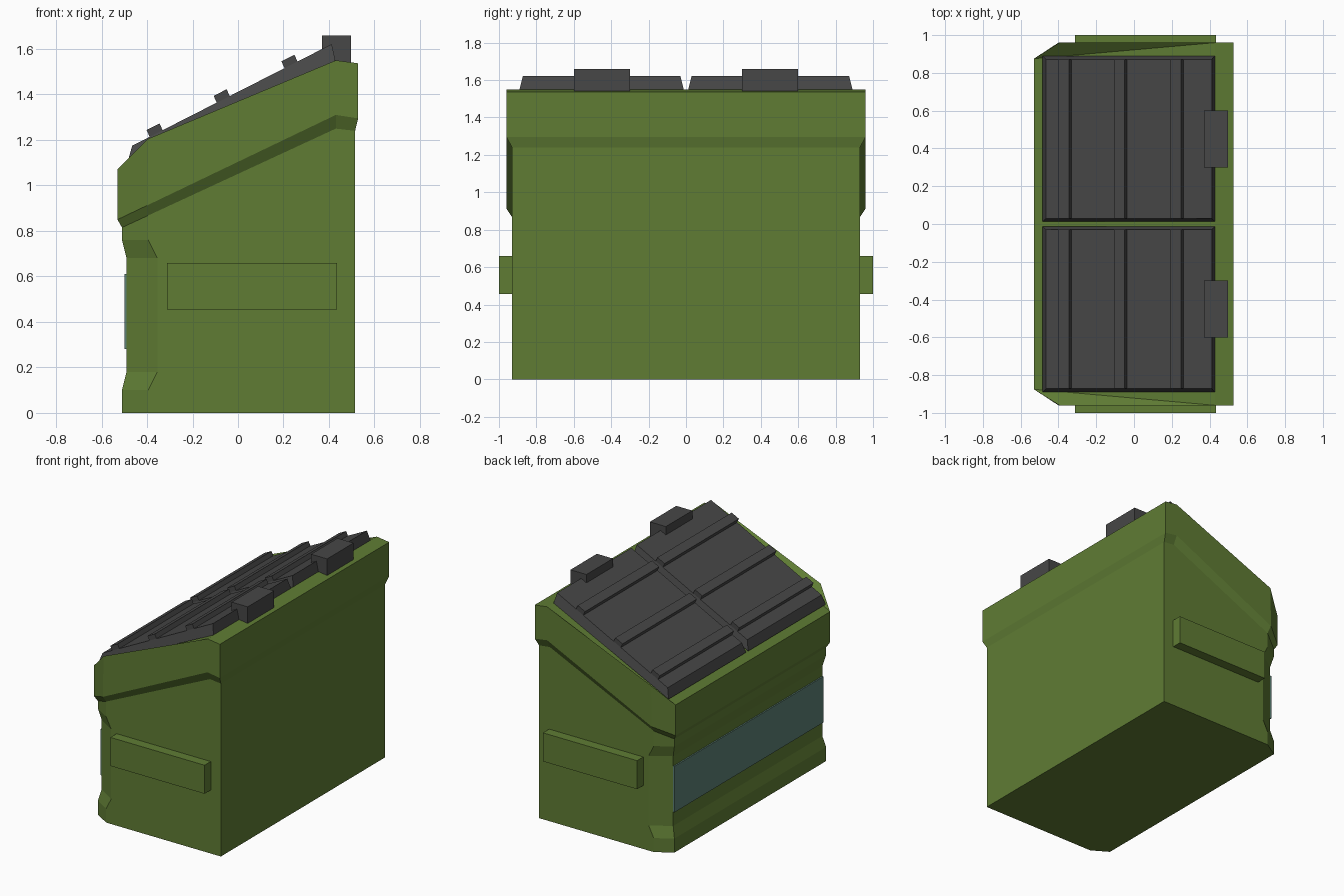
import bpy, bmesh

if "Cube" in bpy.data.objects:
    bpy.data.objects.remove(bpy.data.objects["Cube"])

def material(name, rgb):
    m = bpy.data.materials.new(name)
    m.diffuse_color = (*rgb, 1)
    m.use_nodes = True
    m.node_tree.nodes["Principled BSDF"].inputs["Base Color"].default_value = m.diffuse_color
    return m

GREEN = material("green_paint", (0.115, 0.202, 0.034))
DARK = material("dark_plastic", (0.063, 0.063, 0.063))
TEAL = material("teal_panel", (0.11, 0.22, 0.18))

def make_object(name, bm, mat):
    bmesh.ops.recalc_face_normals(bm, faces=bm.faces)
    me = bpy.data.meshes.new(name)
    bm.to_mesh(me)
    bm.free()
    me.materials.append(mat)
    ob = bpy.data.objects.new(name, me)
    bpy.context.collection.objects.link(ob)
    return ob

def box(name, x, y, z, mat):
    bm = bmesh.new()
    bmesh.ops.create_cube(bm, size=1)
    for v in bm.verts:
        v.co = [r[0] if c < 0 else r[1] for c, r in zip(v.co, (x, y, z))]
    return make_object(name, bm, mat)

# Body: half sections (front corner, chamfer end, rear bend, back), mirrored in y and lofted
def flat(z, recess=False):
    corner = [(-0.49, 0.845), (-0.355, 0.93)] if recess else [(-0.51, 0.86), (-0.395, 0.93)]
    return [(x, y, z) for x, y in corner + [(0.43, 0.93), (0.515, 0.93)]]

sections = [
    flat(0), flat(0.10), flat(0.18, True), flat(0.68, True), flat(0.76),
    [(-0.51, 0.86, 0.815), (-0.395, 0.93, 0.868), (0.43, 0.93, 1.25), (0.515, 0.93, 1.24)],
    [(-0.53, 0.875, 0.85), (-0.40, 0.96, 0.912), (0.43, 0.96, 1.31), (0.528, 0.96, 1.295)],
    [(-0.53, 0.875, 1.07), (-0.395, 0.96, 1.205), (0.43, 0.96, 1.55), (0.528, 0.96, 1.537)],
]
bm = bmesh.new()
loops = []
for s in sections:
    pts = s + [(x, -y, z) for x, y, z in reversed(s)]
    loops.append([bm.verts.new(p) for p in pts])
for a, b in zip(loops, loops[1:]):
    for i in range(8):
        j = (i + 1) % 8
        bm.faces.new((a[i], a[j], b[j], b[i]))
bm.faces.new(loops[0])
t = loops[-1]
for ids in ((0, 2, 5, 7), (0, 1, 2), (7, 6, 5), (2, 3, 4, 5)):
    bm.faces.new([t[i] for i in ids])
make_object("bin_body", bm, GREEN)

# Front panel
box("front_panel", (-0.50, -0.48), (-0.845, 0.845), (0.28, 0.61), TEAL)

# Lid profile helpers: sloped top line
def top_z(x):
    return 1.175 + (x + 0.465) * 0.509

def lid(name, y0, y1):
    bm = bmesh.new()
    bottom = [(-0.485, 1.105), (0.428, 1.55)]
    top = [(-0.465, top_z(-0.465)), (0.412, top_z(0.412))]
    rings = []
    for pts, inset in ((bottom, 0), (top, 0.018)):
        (xa, za), (xb, zb) = pts
        rings.append([bm.verts.new(p) for p in (
            (xa, y0 + inset, za), (xb, y0 + inset, zb),
            (xb, y1 - inset, zb), (xa, y1 - inset, za))])
    a, b = rings
    for i in range(4):
        j = (i + 1) % 4
        bm.faces.new((a[i], a[j], b[j], b[i]))
    bm.faces.new(a)
    bm.faces.new(b)
    # Raised cross ribs, square to the slope
    for x in (-0.387, -0.092, 0.206):
        prof = [(x, top_z(x) - 0.004), (x - 0.015, top_z(x) + 0.029),
                (x + 0.042, top_z(x + 0.057) + 0.029), (x + 0.057, top_z(x + 0.057) - 0.004)]
        prof[2] = (x + 0.042, prof[1][1] + 0.057 * 0.509)
        ends = [[bm.verts.new((px, y, pz)) for px, pz in prof] for y in (y0 + 0.018, y1 - 0.018)]
        bm.faces.new(ends[0])
        bm.faces.new(ends[1])
        for i in range(4):
            j = (i + 1) % 4
            bm.faces.new((ends[0][i], ends[0][j], ends[1][j], ends[1][i]))
    make_object(name, bm, DARK)

# Mirrored parts: lids, hinges, fork pockets
for side, s in (("right", 1), ("left", -1)):
    def span(a, b):
        return tuple(sorted((a * s, b * s)))
    lid("lid_" + side, *span(0.012, 0.89))
    box("hinge_" + side, (0.37, 0.497), span(0.30, 0.60), (1.54, 1.66), DARK)
    box("fork_pocket_" + side, (-0.312, 0.435), span(0.92, 1.0), (0.455, 0.66), GREEN)
